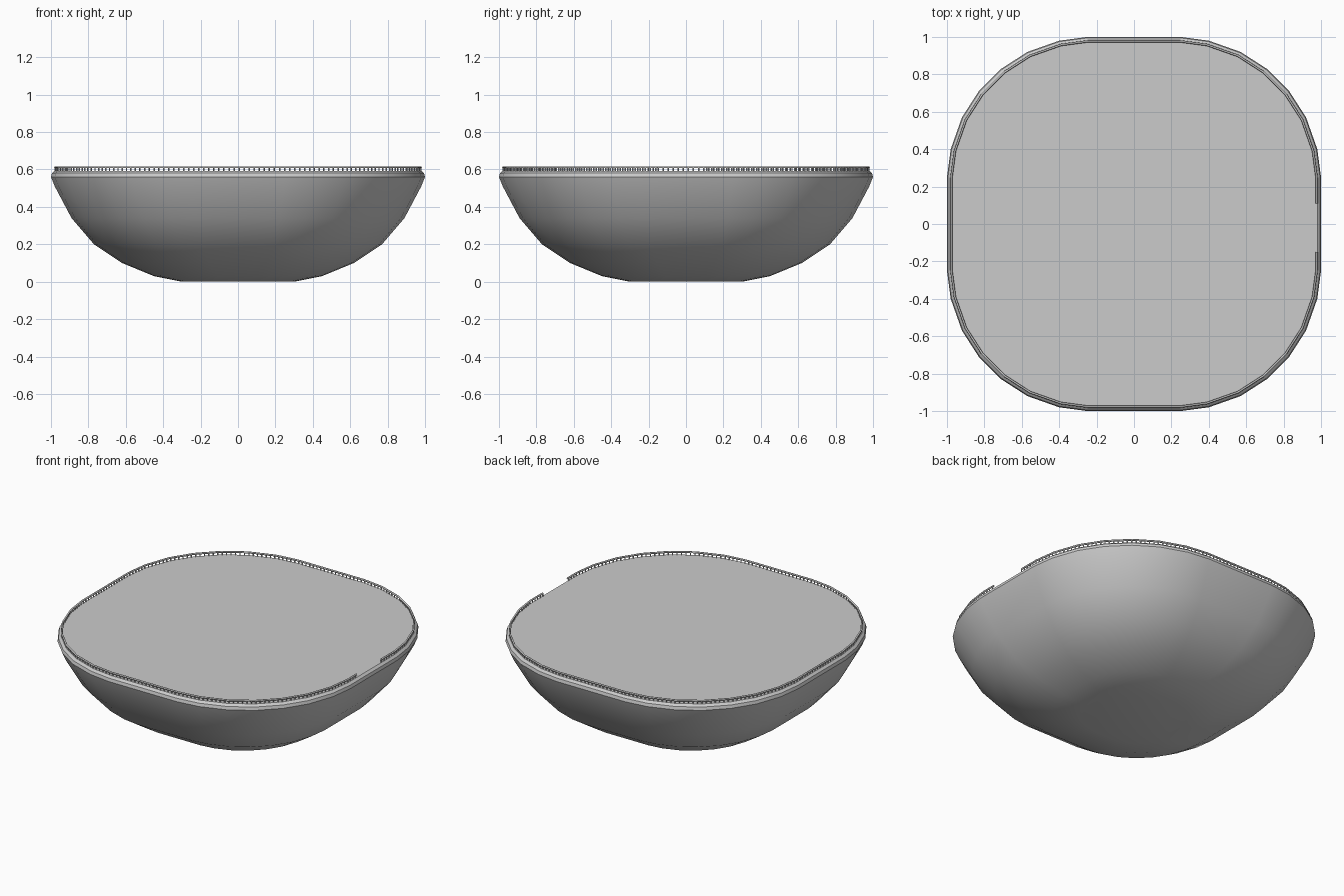
import bpy, bmesh, math
from mathutils import Vector

if "Cube" in bpy.data.objects:
    bpy.data.objects.remove(bpy.data.objects["Cube"])

# One eighth-pair of the rounded-square outline, mirrored into a full loop
QUARTER = [(1.0, .25), (.98, .4), (.92, .57), (.83, .71),
           (.71, .83), (.57, .92), (.4, .98), (.25, 1.0)]


def outline():
    pts = []
    for k in range(4):
        c, s = round(math.cos(k * math.pi / 2)), round(math.sin(k * math.pi / 2))
        pts += [Vector((x * c - y * s, x * s + y * c, 0)) for x, y in QUARTER]
    return pts


def add_object(name, bm):
    bmesh.ops.recalc_face_normals(bm, faces=bm.faces)
    me = bpy.data.meshes.new(name)
    bm.to_mesh(me)
    bm.free()
    ob = bpy.data.objects.new(name, me)
    bpy.context.collection.objects.link(ob)
    return ob


# Bowl-shaped hull lofted from scaled outlines, closed by a flat deck
bm = bmesh.new()
profile = [(.30, 0), (.45, .03), (.62, .10), (.77, .20), (.89, .34),
           (.98, .51), (1.0, .56), (.995, .58), (.98, .593)]
rings = [[bm.verts.new((p.x * r, p.y * r, z)) for p in outline()] for r, z in profile]
n = len(rings[0])
for a, b in zip(rings, rings[1:]):
    for i in range(n):
        j = (i + 1) % n
        bm.faces.new((a[i], a[j], b[j], b[i]))
bm.faces.new(rings[0][::-1])
bm.faces.new(rings[-1])
hull = add_object("hull_and_deck", bm)
bpy.context.view_layer.objects.active = hull
hull.select_set(True)
bpy.ops.object.shade_smooth_by_angle(angle=math.radians(28))

# Railing path just inside the rim, open at the boarding gap on the right side
loop = [p * .977 for p in outline()]
path = [Vector((.977, .11, 0))] + loop + [Vector((.977, -.15, 0))]


def resample(pts, step):
    out, carry = [], 0.0
    for a, b in zip(pts, pts[1:]):
        d = (b - a).length
        t = carry
        while t < d:
            out.append(a.lerp(b, t / d))
            t += step
        carry = t - d
    return out


def rail(name, z, radius):
    cu = bpy.data.curves.new(name, 'CURVE')
    cu.dimensions = '3D'
    cu.bevel_depth = radius
    cu.bevel_resolution = 1
    cu.use_fill_caps = True
    sp = cu.splines.new('POLY')
    sp.points.add(len(path) - 1)
    for q, p in zip(sp.points, path):
        q.co = (p.x, p.y, z, 1)
    ob = bpy.data.objects.new(name, cu)
    bpy.context.collection.objects.link(ob)


rail("top_rail", .612, .006)

# Railing posts
bm = bmesh.new()
for p in resample(path, .027):
    vs = bmesh.ops.create_cone(bm, cap_ends=True, segments=6, radius1=.004,
                               radius2=.004, depth=.024)['verts']
    bmesh.ops.translate(bm, verts=vs, vec=(p.x, p.y, .601))
add_object("railing_posts", bm)
